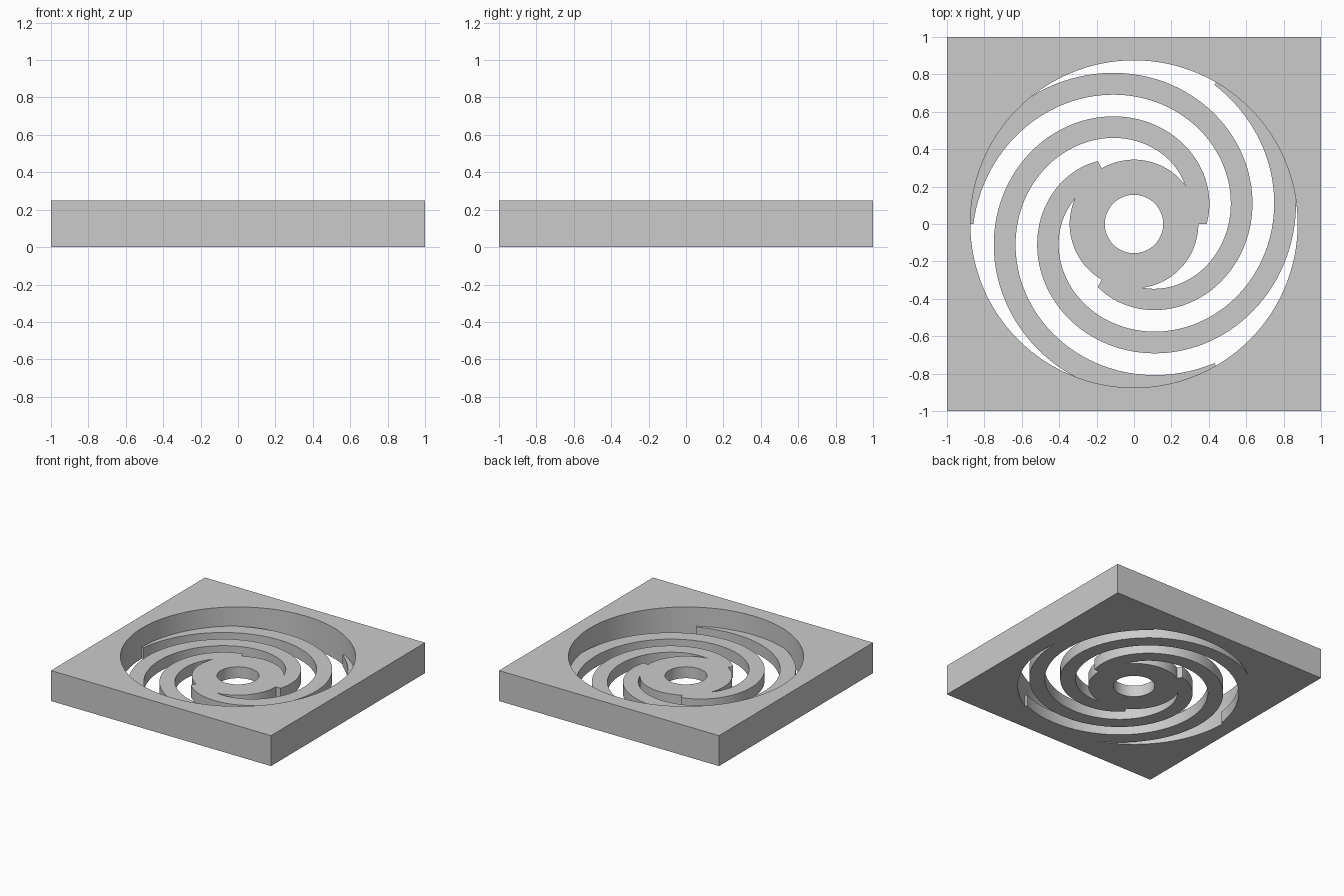
import bpy, bmesh, math

if "Cube" in bpy.data.objects:
    bpy.data.objects.remove(bpy.data.objects["Cube"])

STEP = math.radians(3)
HOLE_R, HUB_R, BORE_R = 0.875, 0.344, 0.156
PLATE_H, GUARD_H = 0.25, 0.094
PITCH = 0.1125            # spiral growth per radian
ARM_IN, ARM_OUT = 0.270, 0.388

grey = bpy.data.materials.new("light grey")
grey.diffuse_color = (0.6, 0.6, 0.6, 1)
grey.use_nodes = True
grey.node_tree.nodes["Principled BSDF"].inputs["Base Color"].default_value = grey.diffuse_color


def sweep(name, inner, outer, height, steps=120, start=0.0):
    """Solid between two polar profiles, closed when it makes a full turn."""
    full = steps == 120
    bm = bmesh.new()
    rows = []
    for i in range(steps if full else steps + 1):
        t = i * STEP
        c, s = math.cos(t + start), math.sin(t + start)
        a, b = inner(t), outer(t)
        rows.append([bm.verts.new((r * c, r * s, z)) for r, z in
                     ((a, 0), (b, 0), (b, height), (a, height))])
    for i in range(steps):
        p, q = rows[i], rows[(i + 1) % len(rows)]
        for k in range(4):
            n = (k + 1) % 4
            bm.faces.new((p[k], p[n], q[n], q[k]))
    if not full:
        bm.faces.new(rows[0])
        bm.faces.new(rows[-1])
    bmesh.ops.recalc_face_normals(bm, faces=bm.faces)
    mesh = bpy.data.meshes.new(name)
    bm.to_mesh(mesh)
    bm.free()
    mesh.materials.append(grey)
    ob = bpy.data.objects.new(name, mesh)
    bpy.context.collection.objects.link(ob)
    bpy.ops.object.select_all(action='DESELECT')
    ob.select_set(True)
    bpy.context.view_layer.objects.active = ob
    bpy.ops.object.shade_smooth_by_angle(angle=math.radians(20))
    return ob


# Square frame with a round opening
sweep("frame_plate", lambda t: HOLE_R,
      lambda t: 1 / max(abs(math.cos(t)), abs(math.sin(t))), PLATE_H)

# Thin hub with a centre bore
sweep("hub", lambda t: BORE_R, lambda t: HUB_R, GUARD_H)

# Three spiral arms joining hub and frame
for n in range(3):
    sweep(f"spiral_arm_{n + 1}",
          lambda t: max(HUB_R, ARM_IN + PITCH * t),
          lambda t: min(HOLE_R, ARM_OUT + PITCH * t),
          GUARD_H, steps=100, start=n * math.tau / 3)
